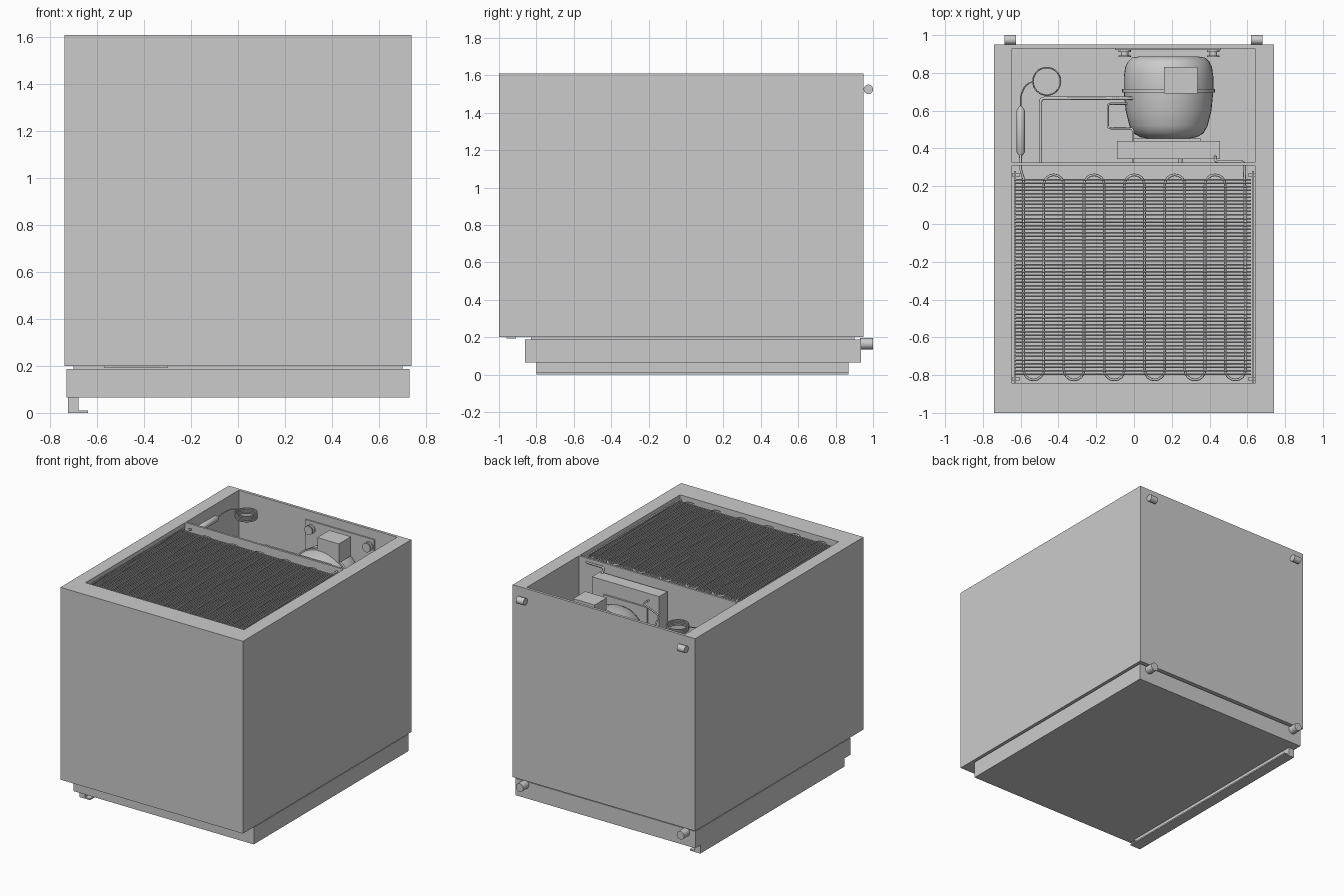
import bpy, bmesh, math
from mathutils import Vector, Matrix

if "Cube" in bpy.data.objects:
    bpy.data.objects.remove(bpy.data.objects["Cube"])


def box(name, x0, x1, y0, y1, z0, z1):
    me = bpy.data.meshes.new(name)
    bm = bmesh.new()
    m = Matrix.Translation(((x0 + x1) / 2, (y0 + y1) / 2, (z0 + z1) / 2)) @ \
        Matrix.Diagonal((x1 - x0, y1 - y0, z1 - z0, 1))
    bmesh.ops.create_cube(bm, size=1, matrix=m)
    bm.to_mesh(me)
    bm.free()
    ob = bpy.data.objects.new(name, me)
    bpy.context.collection.objects.link(ob)
    return ob


def activate(ob):
    bpy.ops.object.select_all(action='DESELECT')
    ob.select_set(True)
    bpy.context.view_layer.objects.active = ob


def lathe(name, origin, profile, axis='Y', n=32):
    """Revolve (distance along axis, radius) pairs about an axis through origin."""
    me = bpy.data.meshes.new(name)
    bm = bmesh.new()
    rings = []
    for t, r in profile:
        ring = []
        for i in range(n):
            a = 2 * math.pi * i / n
            u, v = r * math.cos(a), r * math.sin(a)
            ring.append(bm.verts.new((u, t, v) if axis == 'Y' else (t, u, v)))
        rings.append(ring)
    for a, b in zip(rings, rings[1:]):
        for i in range(n):
            j = (i + 1) % n
            bm.faces.new((a[i], a[j], b[j], b[i]))
    bm.faces.new(rings[0])
    bm.faces.new(rings[-1])
    bmesh.ops.recalc_face_normals(bm, faces=bm.faces)
    bm.to_mesh(me)
    bm.free()
    ob = bpy.data.objects.new(name, me)
    bpy.context.collection.objects.link(ob)
    ob.location = origin
    activate(ob)
    bpy.ops.object.shade_smooth_by_angle(angle=math.radians(40))
    return ob


def cut(ob, cutter):
    mod = ob.modifiers.new("cut", 'BOOLEAN')
    mod.operation = 'DIFFERENCE'
    mod.solver = 'EXACT'
    mod.object = cutter
    activate(ob)
    bpy.ops.object.modifier_apply(modifier=mod.name)
    bpy.data.objects.remove(cutter)


def fillet(pts, r=0.02, steps=4):
    """Round the corners of a polyline."""
    p = [Vector(q) for q in pts]
    out = [p[0]]
    for a, b, c in zip(p, p[1:], p[2:]):
        s = b + (a - b).normalized() * min(r, (a - b).length / 2)
        e = b + (c - b).normalized() * min(r, (c - b).length / 2)
        for k in range(steps + 1):
            t = k / steps
            out.append(s * (1 - t) ** 2 + b * 2 * t * (1 - t) + e * t * t)
    return out + [p[-1]]


def pipe(name, paths, r):
    cu = bpy.data.curves.new(name, 'CURVE')
    cu.dimensions = '3D'
    cu.bevel_depth = r
    cu.bevel_resolution = 1
    cu.use_fill_caps = True
    for path in paths:
        sp = cu.splines.new('POLY')
        sp.points.add(len(path) - 1)
        for q, v in zip(sp.points, path):
            q.co = (*v, 1)
    ob = bpy.data.objects.new(name, cu)
    bpy.context.collection.objects.link(ob)
    activate(ob)
    bpy.ops.object.convert(target='MESH')


# Cabinet lying on its door, with compressor bay and condenser recess in its back
cabinet = box("cabinet", -0.74, 0.74, -1.0, 0.95, 0.2, 1.61)
cut(cabinet, box("bay_cutter", -0.645, 0.64, 0.325, 0.93, 0.9, 1.8))
cut(cabinet, box("recess_cutter", -0.645, 0.64, -0.845, 0.31, 1.52, 1.8))
box("front_plate", -0.57, -0.3, -0.96, -0.91, 0.192, 0.201)

# Door, gasket and L-shaped handle
box("door", -0.73, 0.73, -0.86, 0.935, 0.065, 0.188)
box("door_gasket", -0.7, 0.7, -0.83, 0.9, 0.185, 0.202)
box("handle_web", -0.725, -0.68, -0.8, 0.87, 0.0, 0.066)
box("handle_lip", -0.7, -0.64, -0.8, 0.87, 0.0, 0.01)

# Feet near the door, rollers near the back
for x in (-0.655, 0.65):
    lathe("foot", (x, 0.95, 0.165), [(-0.02, 0.03), (0.05, 0.03)])
    lathe("roller", (x, 0.975, 1.525), [(-0.03, 0.025), (0.03, 0.025)], 'X')

# Condenser tube: serpentine run
zc, pitch, x0 = 1.58, 0.1068, -0.585
R = pitch / 2
path = [(-0.6, 0.38, 1.54), (-0.6, 0.29, zc), (x0, 0.24, zc)]
for k in range(12):
    x, down = x0 + pitch * k, k % 2 == 0
    ys, ye = (0.207, -0.772) if down else (-0.772, 0.207)
    path += [(x, ys, zc), (x, ye, zc)]
    if k < 11:
        for s in range(1, 8):
            a = math.pi * s / 8
            path.append((x + R - R * math.cos(a),
                         ye + (-R if down else R) * math.sin(a), zc))
pipe("condenser_tube", [path], 0.007)
pipe("condenser_outlet", [fillet([(0.59, -0.772, zc), (0.585, 0.33, zc),
                                  (0.43, 0.33, zc), (0.43, 0.4, 1.5)])], 0.007)

# Condenser wires on both sides of the tube
pipe("condenser_wires", [[(-0.63, 0.235 - i * 1.03 / 55, zc + dz), (0.62, 0.235 - i * 1.03 / 55, zc + dz)]
                         for i in range(56) for dz in (-0.009, 0.009)], 0.004)

# Condenser side rails and corner tabs
for s in (-1, 1):
    x = s * 0.63
    box("condenser_rail", x - 0.006, x + 0.006, -0.84, 0.28, 1.52, 1.585)
    for y in (-0.82, 0.26):
        xa, xb = sorted((s * 0.605, s * 0.642))
        box("rail_tab", xa, xb, y - 0.01, y + 0.01, 1.56, 1.575)

# Compressor shell, seam band, terminal box
cx, cz = 0.183, 1.24
lathe("compressor_shell", (cx, 0, cz),
      [(0.45, 0.1), (0.46, 0.15), (0.48, 0.185), (0.52, 0.207), (0.6, 0.227), (0.7, 0.237),
       (0.78, 0.237), (0.83, 0.23), (0.86, 0.215), (0.88, 0.195), (0.888, 0.15)], n=40)
lathe("compressor_seam", (cx, 0, cz), [(0.695, 0.246), (0.715, 0.246)], n=40)
box("terminal_box", 0.16, 0.335, 0.69, 0.83, 1.43, 1.57)

# Compressor mounting plate and rubber grommets
box("mounting_plate", -0.1, 0.46, 0.92, 0.931, 0.94, 1.545)
for x in (-0.05, 0.42):
    for z in (0.99, 1.49):
        lathe("grommet", (x, 0, z), [(0.885, 0.033), (0.892, 0.033), (0.893, 0.02),
                                     (0.91, 0.02), (0.911, 0.033), (0.921, 0.033)], n=16)

# Evaporation tray above the compressor
box("evaporation_tray", -0.09, 0.455, 0.345, 0.44, 1.0, 1.55)
box("tray_bracket", 0.0, 0.355, 0.438, 0.453, 1.05, 1.45)
pipe("tray_drain", [[(0.245, 0.31, 1.45), (0.245, 0.36, 1.45)]], 0.012)

# Filter drier and coiled capillary
lathe("filter_drier", (-0.6, 0, 1.54), [(0.34, 0.007), (0.36, 0.008), (0.38, 0.022),
                                        (0.6, 0.022), (0.625, 0.007)], n=16)
a0 = math.radians(180)
coil = [(-0.462 + 0.073 * math.cos(a0 + i * math.pi / 16),
         0.755 + 0.073 * math.sin(a0 + i * math.pi / 16), 1.57 - i * 0.0003) for i in range(160)]
lead = fillet([(-0.6, 0.62, 1.54), (-0.6, 0.68, 1.55), (-0.575, 0.735, 1.565), coil[0]])
pipe("capillary_tube", [lead + coil[1:]], 0.004)

# Suction and discharge pipes
pipe("suction_pipe", [fillet([(-0.495, 0.31, 1.4), (-0.495, 0.665, 1.4), (-0.1, 0.665, 1.4), (0.05, 0.665, 1.35)])], 0.009)
pipe("discharge_pipe", [fillet([(0.0, 0.637, 1.3), (-0.138, 0.637, 1.3), (-0.138, 0.507, 1.45),
                                (-0.005, 0.507, 1.5), (-0.005, 0.31, 1.5)])], 0.006)
